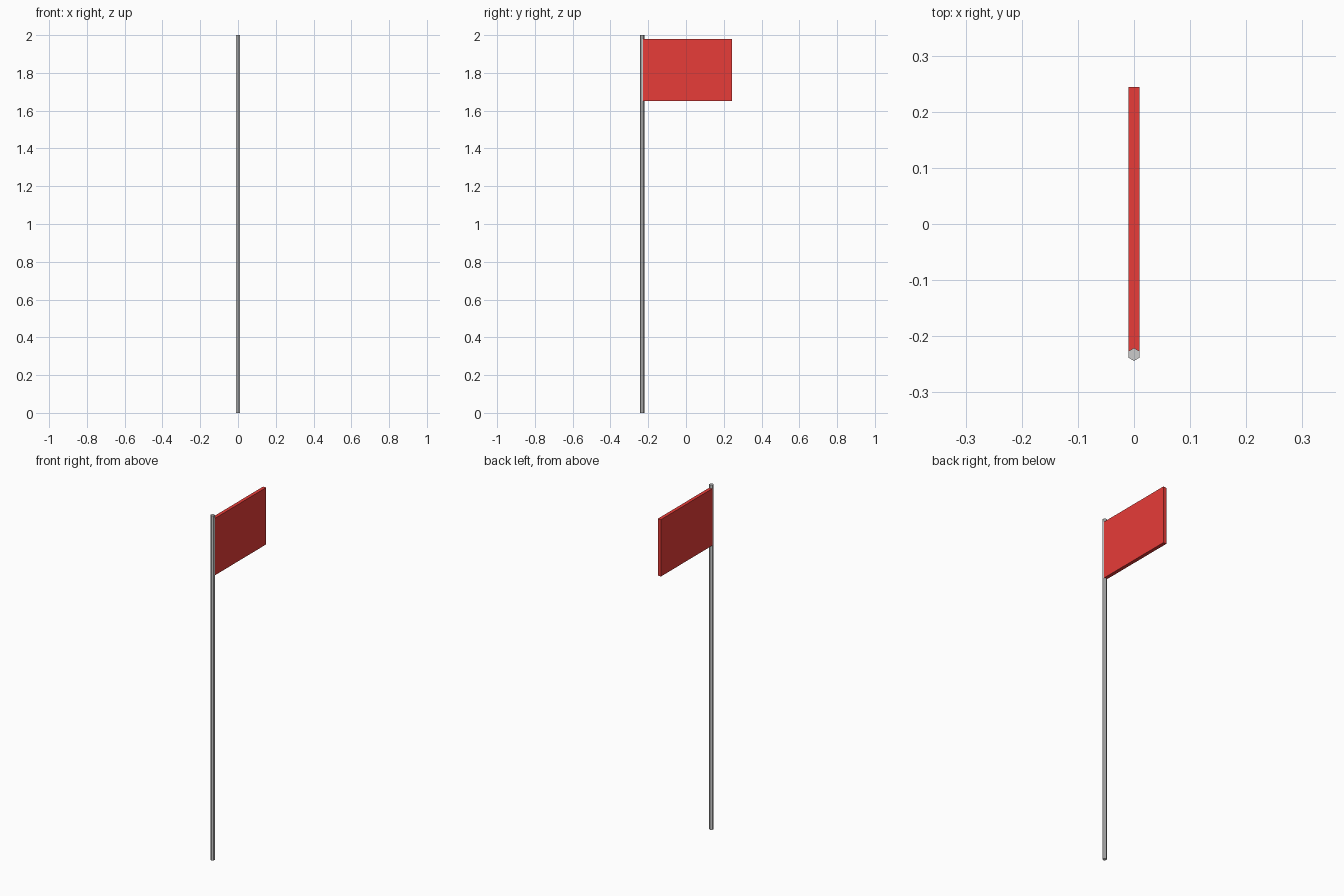
import bpy
from math import radians

if "Cube" in bpy.data.objects:
    bpy.data.objects.remove(bpy.data.objects["Cube"])

POLE_Y = -0.2325
POLE_R = 0.0115
HALF_T = 0.01                   # half thickness of the flag
FLAG_Y = (-0.2267, 0.244)       # from the pole's flat side to the free edge
FLAG_Z = (1.65, 1.98)

# Six-sided pole with corners pointing to front and back
bpy.ops.mesh.primitive_cylinder_add(vertices=6, radius=POLE_R, depth=2.0,
                                    location=(0, POLE_Y, 1.0))
pole = bpy.context.object
pole.name = "pole"

# Flat rectangular flag
bpy.ops.mesh.primitive_cube_add(size=1, location=(0, sum(FLAG_Y) / 2, sum(FLAG_Z) / 2))
flag = bpy.context.object
flag.name = "flag"
flag.scale = (2 * HALF_T, FLAG_Y[1] - FLAG_Y[0], FLAG_Z[1] - FLAG_Z[0])
bpy.ops.object.transform_apply(location=False, rotation=False, scale=True)

# Red cloth colour
red = bpy.data.materials.new("red_cloth")
red.diffuse_color = (0.8, 0.045, 0.04, 1)
red.use_nodes = True
red.node_tree.nodes["Principled BSDF"].inputs["Base Color"].default_value = red.diffuse_color
flag.data.materials.append(red)
